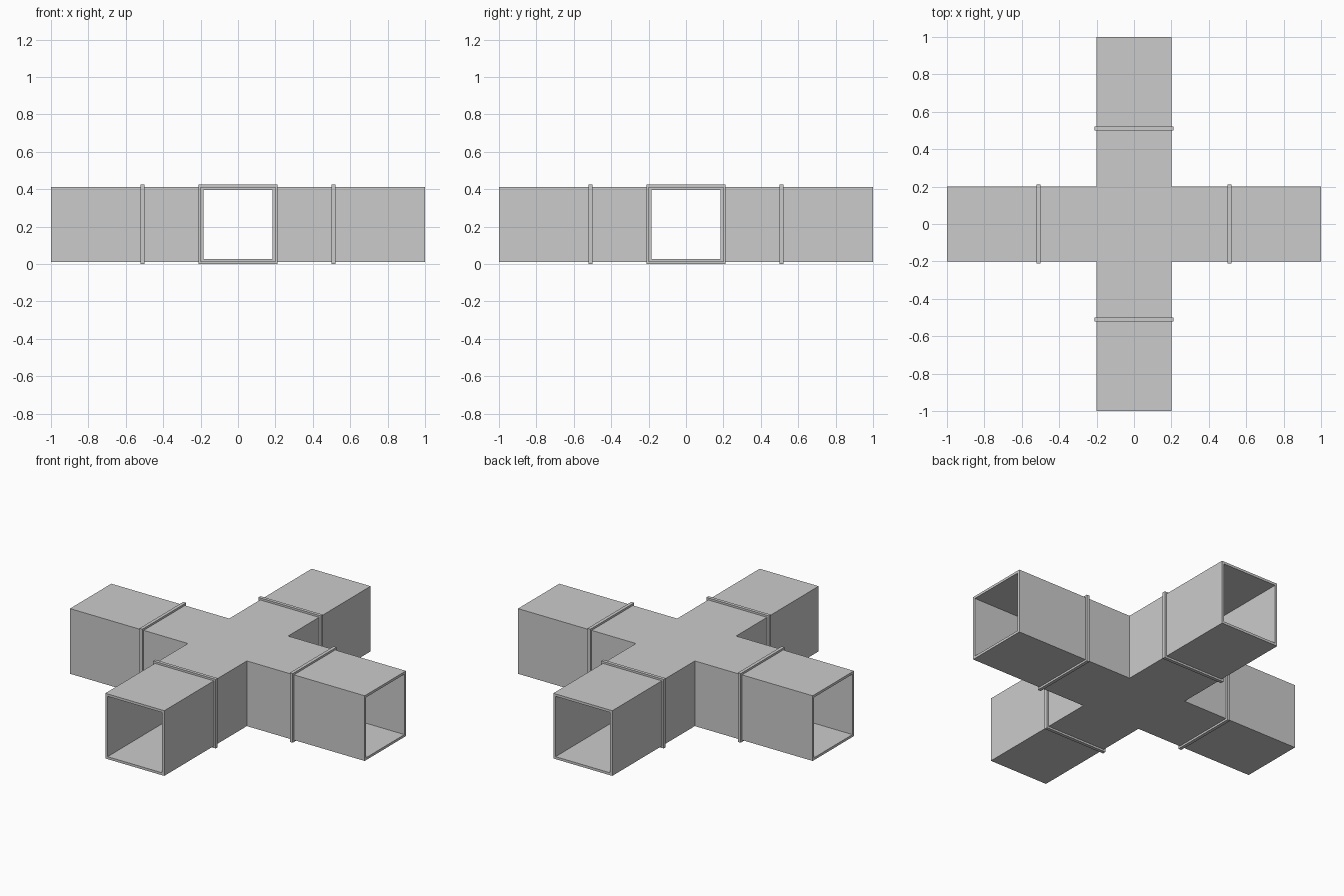
import bpy, bmesh, math
from mathutils import Matrix

if "Cube" in bpy.data.objects:
    bpy.data.objects.remove(bpy.data.objects["Cube"])

HALF, INNER, RIM = 0.20, 0.185, 0.212   # duct outer, duct bore, flange outer half-widths
ZC = RIM                                # axis height


def finish(bm, name):
    bmesh.ops.recalc_face_normals(bm, faces=bm.faces[:])
    mesh = bpy.data.meshes.new(name)
    bm.to_mesh(mesh)
    bm.free()
    obj = bpy.data.objects.new(name, mesh)
    bpy.context.collection.objects.link(obj)
    return obj


def cross_prism(name, half, reach):
    """Plus-shaped outline extruded to a square-section cross."""
    bm = bmesh.new()
    pts = []
    for k in range(4):
        c, s = round(math.cos(k * math.pi / 2)), round(math.sin(k * math.pi / 2))
        for x, y in ((reach, -half), (reach, half), (half, half)):
            pts.append((x * c - y * s, x * s + y * c, ZC - half))
    face = bm.faces.new([bm.verts.new(p) for p in pts])
    ext = bmesh.ops.extrude_face_region(bm, geom=[face])
    top = [v for v in ext["geom"] if isinstance(v, bmesh.types.BMVert)]
    bmesh.ops.translate(bm, verts=top, vec=(0, 0, 2 * half))
    return finish(bm, name)


def flange(name, angle):
    """Square ring around one arm."""
    bm = bmesh.new()
    loops = []
    for r, x in ((HALF, 0.50), (RIM, 0.50), (RIM, 0.52), (HALF, 0.52)):
        loops.append([bm.verts.new((x, sy * r, sz * r))
                      for sy, sz in ((-1, -1), (1, -1), (1, 1), (-1, 1))])
    for a, b in zip(loops, loops[1:] + loops[:1]):
        for i in range(4):
            j = (i + 1) % 4
            bm.faces.new((a[i], a[j], b[j], b[i]))
    bm.transform(Matrix.Translation((0, 0, ZC)) @ Matrix.Rotation(angle, 4, "Z"))
    return finish(bm, name)


# Hollow four-way duct
duct = cross_prism("duct_cross", HALF, 1.0)
bore = cross_prism("bore_cutter", INNER, 1.1)
bore.hide_render = True
cut = duct.modifiers.new("bore", "BOOLEAN")
cut.operation = "DIFFERENCE"
cut.solver = "EXACT"
cut.object = bore
bpy.context.view_layer.objects.active = duct
bpy.ops.object.modifier_apply(modifier=cut.name)
bpy.data.objects.remove(bore)

# Joint flange on each arm
for k, side in enumerate(("right", "back", "left", "front")):
    flange("flange_" + side, k * math.pi / 2)
